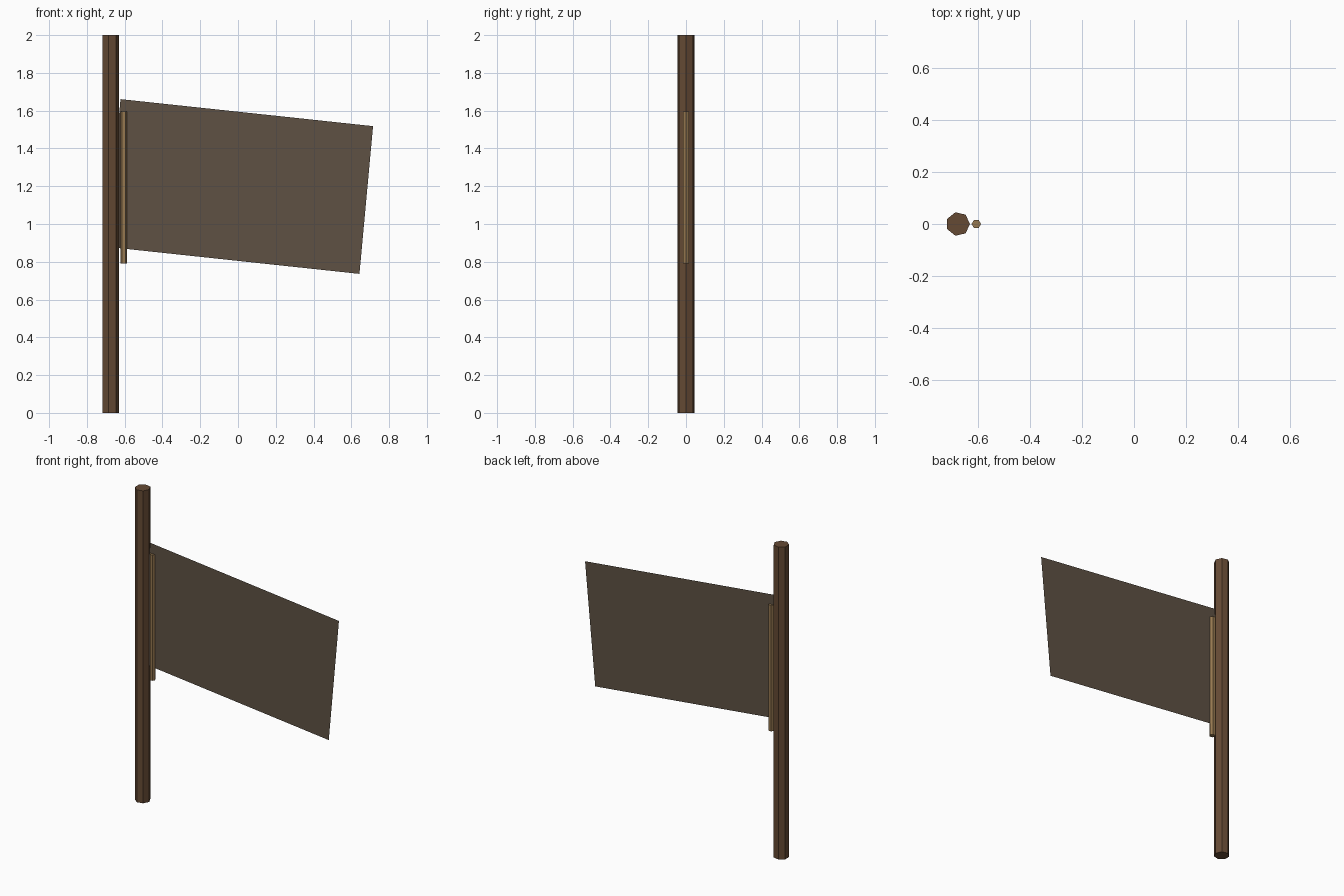
import bpy, bmesh, math
from mathutils import Vector

if "Cube" in bpy.data.objects:
    bpy.data.objects.remove(bpy.data.objects["Cube"])


def material(name, rgb):
    """Flat material from 0-255 sRGB values."""
    def lin(c):
        c /= 255
        return c / 12.92 if c <= 0.04045 else ((c + 0.055) / 1.055) ** 2.4
    m = bpy.data.materials.new(name)
    m.diffuse_color = (*[lin(c) for c in rgb], 1)
    m.use_nodes = True
    m.node_tree.nodes["Principled BSDF"].inputs["Base Color"].default_value = m.diffuse_color
    return m


def finish(name, bm, mat):
    me = bpy.data.meshes.new(name)
    bm.to_mesh(me)
    bm.free()
    me.materials.append(mat)
    ob = bpy.data.objects.new(name, me)
    bpy.context.collection.objects.link(ob)
    return ob


def prism(name, sides, radius, x, z0, z1, mat):
    """Upright n-sided post with one corner pointing to +x."""
    bm = bmesh.new()
    ring = [bm.verts.new((x + radius * math.cos(math.tau * i / sides),
                          radius * math.sin(math.tau * i / sides), z0))
            for i in range(sides)]
    base = bm.faces.new(ring)
    ext = bmesh.ops.extrude_face_region(bm, geom=[base], use_keep_orig=True)
    top = [v for v in ext["geom"] if isinstance(v, bmesh.types.BMVert)]
    bmesh.ops.translate(bm, verts=top, vec=(0, 0, z1 - z0))
    bmesh.ops.recalc_face_normals(bm, faces=bm.faces)
    return finish(name, bm, mat)


dark_wood = material("dark wood", (101, 74, 52))
light_wood = material("light wood", (150, 120, 80))
cloth = material("worn cloth", (94, 81, 68))

# Seven-sided pole and the slim six-sided rod beside it
prism("pole", 7, 0.046, -0.675, 0.0, 2.0, dark_wood)
prism("banner_rod", 6, 0.018, -0.605, 0.79, 1.595, light_wood)

# Flat, slightly drooping sheet of cloth, running behind the rod into the pole
bm = bmesh.new()
corner = Vector((-0.622, 0, 1.661))
along = Vector((1.337, 0, -0.143))
down = Vector((-0.072, 0, -0.782))
bm.faces.new([bm.verts.new(p) for p in (
    corner, corner + down, corner + down + along, corner + along)])
finish("banner_cloth", bm, cloth)
